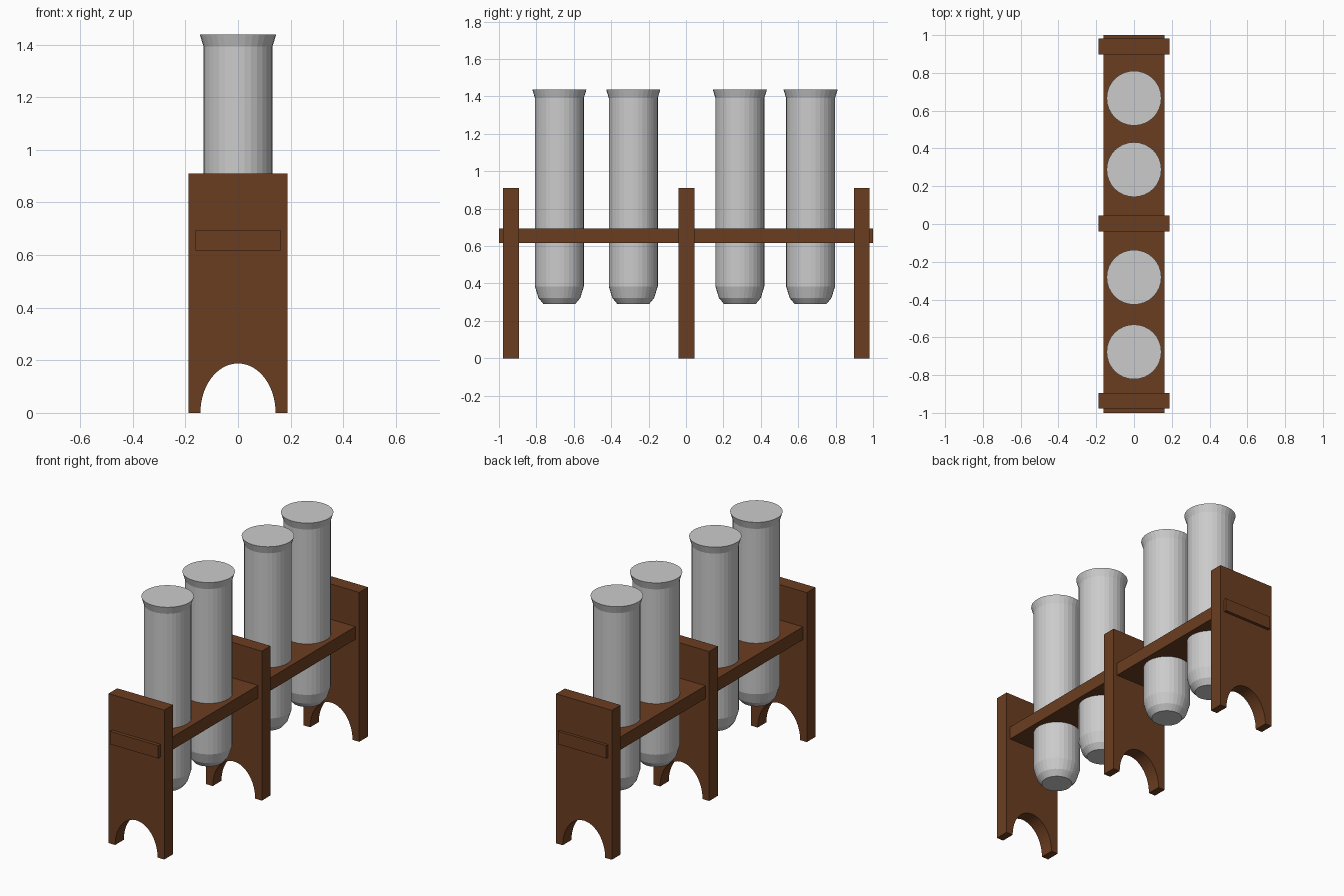
import bpy, bmesh, math

if "Cube" in bpy.data.objects:
    bpy.data.objects.remove(bpy.data.objects["Cube"])

wood = bpy.data.materials.new("dark_wood")
wood.diffuse_color = (0.148, 0.048, 0.015, 1)
wood.use_nodes = True
wood.node_tree.nodes["Principled BSDF"].inputs["Base Color"].default_value = wood.diffuse_color


def make_object(name, bm, mat=None):
    bmesh.ops.recalc_face_normals(bm, faces=bm.faces)
    mesh = bpy.data.meshes.new(name)
    bm.to_mesh(mesh)
    bm.free()
    obj = bpy.data.objects.new(name, mesh)
    bpy.context.collection.objects.link(obj)
    if mat:
        mesh.materials.append(mat)
    return obj


# Upright panel: rectangular outline with an arched cut-out at the foot
def panel(name, y, half_w=0.188, height=0.91, thick=0.084):
    n = 32
    outline = [(half_w, 0), (half_w, height), (-half_w, height), (-half_w, 0)]
    for i in range(n + 1):
        a = math.pi * (1 - i / n)
        outline.append((0.143 * math.cos(a), max(0, 0.188 * math.sin(a))))
    bm = bmesh.new()
    face = bm.faces.new([bm.verts.new((x, y - thick / 2, z)) for x, z in outline])
    ext = bmesh.ops.extrude_face_region(bm, geom=[face], use_keep_orig=True)
    verts = [v for v in ext["geom"] if isinstance(v, bmesh.types.BMVert)]
    bmesh.ops.translate(bm, verts=verts, vec=(0, thick, 0))
    make_object(name, bm, wood)


# Test tube: profile of (radius, height) rings, capped at both ends
def tube(name, y, sides=32):
    profile = [(0.085, 0.29), (0.112, 0.323), (0.131, 0.385), (0.131, 1.392), (0.145, 1.438)]
    bm = bmesh.new()
    rings = []
    for r, z in profile:
        rings.append([bm.verts.new((r * math.cos(2 * math.pi * k / sides),
                                    y + r * math.sin(2 * math.pi * k / sides), z))
                      for k in range(sides)])
    for low, high in zip(rings, rings[1:]):
        for k in range(sides):
            j = (k + 1) % sides
            bm.faces.new((low[k], low[j], high[j], high[k]))
    bm.faces.new(rings[0][::-1])
    bm.faces.new(rings[-1])
    make_object(name, bm)


for label, y in (("front", -0.936), ("middle", 0.003), ("back", 0.940)):
    panel(label + "_panel", y)

for i, y in enumerate((-0.677, -0.282, 0.288, 0.666)):
    tube(f"test_tube_{i + 1}", y)

# Long shelf passing through all three panels
bm = bmesh.new()
bmesh.ops.create_cube(bm, size=1)
for v in bm.verts:
    v.co = (v.co.x * 0.325, v.co.y * 2.0, 0.656 + v.co.z * 0.078)
make_object("shelf", bm, wood)
